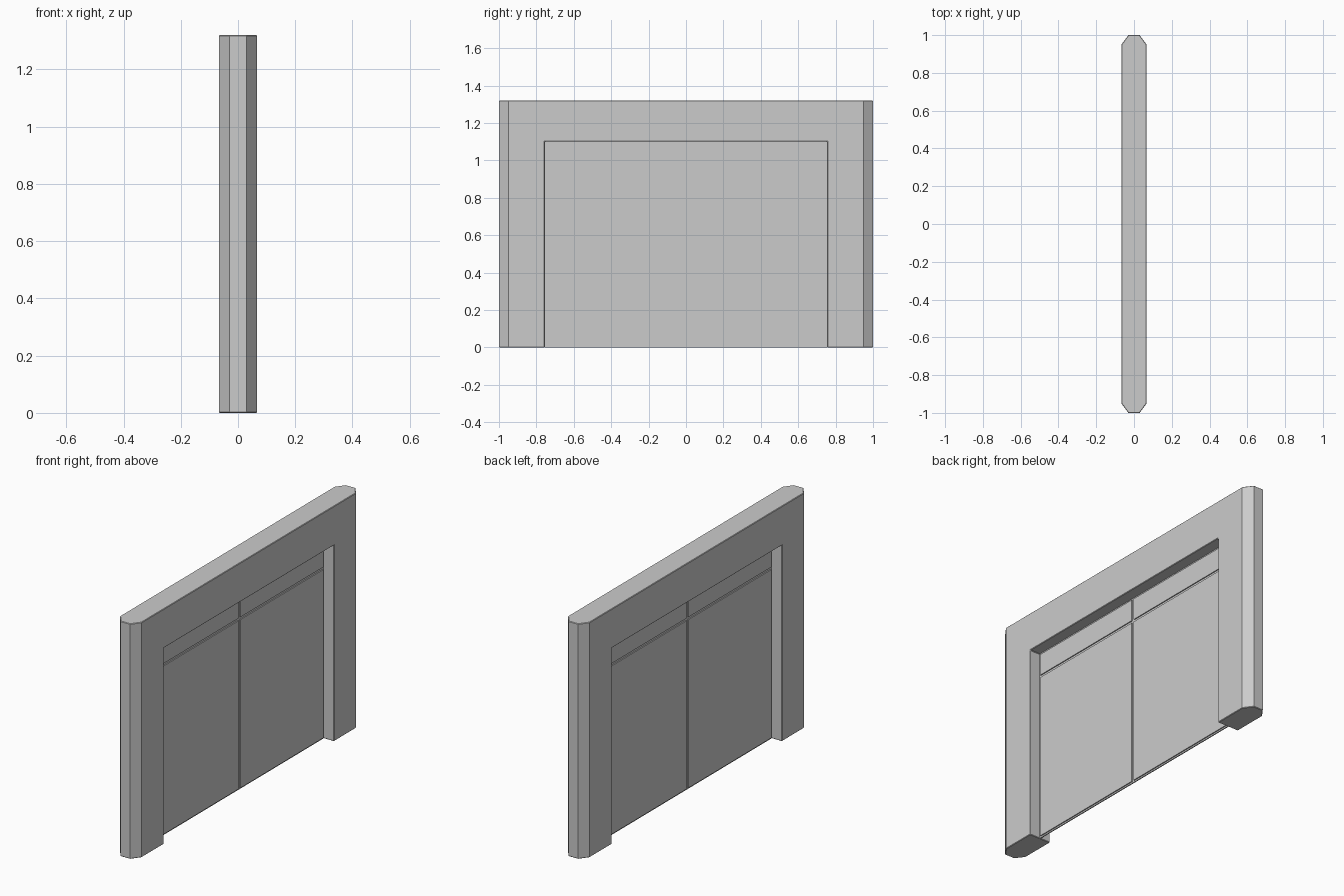
import bpy, bmesh

if "Cube" in bpy.data.objects:
    bpy.data.objects.remove(bpy.data.objects["Cube"])

T, CH = 0.067, 0.03      # half thickness of the wall, half width of its end face
H, OPEN_Y, OPEN_Z = 1.32, 0.755, 1.10


def make_object(name, bm):
    bmesh.ops.recalc_face_normals(bm, faces=bm.faces)
    mesh = bpy.data.meshes.new(name)
    bm.to_mesh(mesh)
    bm.free()
    ob = bpy.data.objects.new(name, mesh)
    bpy.context.collection.objects.link(ob)
    return ob


def box(name, x, y0, y1, z0, z1):
    bm = bmesh.new()
    bmesh.ops.create_cube(bm, size=1)
    for v in bm.verts:
        v.co = (v.co.x * 2 * x,
                y0 if v.co.y < 0 else y1,
                z0 if v.co.z < 0 else z1)
    return make_object(name, bm)


# Wall surround: chamfered plan profile extruded upward
bm = bmesh.new()
plan = [(-CH, -1), (CH, -1), (T, -0.95), (T, 0.95),
        (CH, 1), (-CH, 1), (-T, 0.95), (-T, -0.95)]
base = bm.faces.new([bm.verts.new((x, y, 0)) for x, y in plan])
ext = bmesh.ops.extrude_face_region(bm, geom=[base])
top = [g for g in ext["geom"] if isinstance(g, bmesh.types.BMVert)]
bmesh.ops.translate(bm, verts=top, vec=(0, 0, H))
wall = make_object("wall_surround", bm)

# Doorway opening
cutter = box("doorway_cutter", 0.2, -OPEN_Y, OPEN_Y, -0.2, OPEN_Z)
cutter.hide_render = True
cutter.hide_set(True)
cut = wall.modifiers.new("doorway", "BOOLEAN")
cut.operation = "DIFFERENCE"
cut.solver = "EXACT"
cut.object = cutter

# Slightly worn edges
bev = wall.modifiers.new("worn_edges", "BEVEL")
bev.width = 0.003
bev.segments = 1
bev.limit_method = "ANGLE"
bev.angle_limit = 1.2

# Thin backing seen in the gaps between panels
box("door_core", 0.003, -OPEN_Y, OPEN_Y, 0.0, OPEN_Z)

# Two door leaves with transom panels above
for side, s in (("left", -1), ("right", 1)):
    y0, y1 = sorted((s * 0.008, s * 0.744))
    box(side + "_door_leaf", 0.009, y0, y1, 0.008, 0.953)
    box(side + "_transom_panel", 0.009, y0, y1, 0.967, 1.09)
